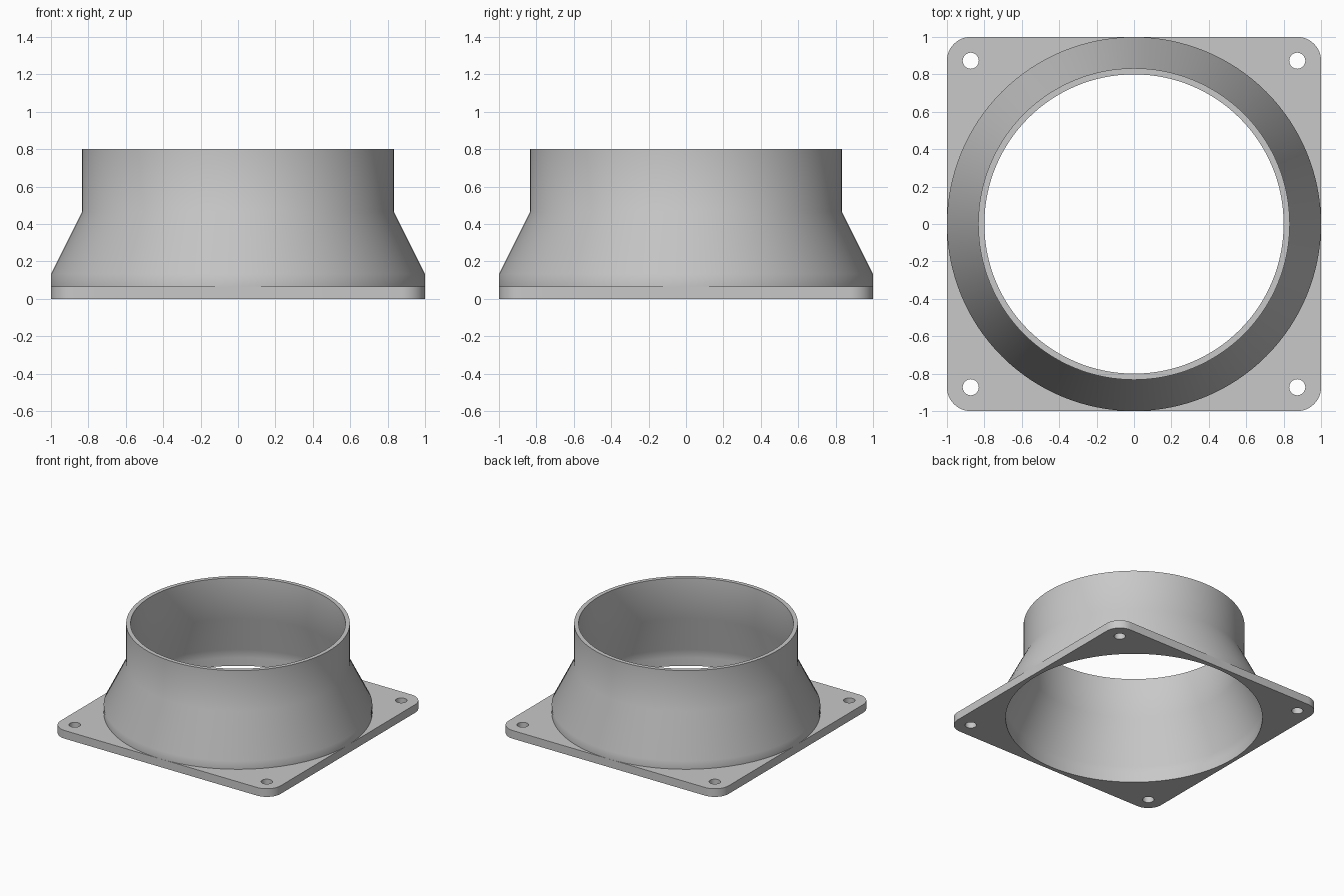
import bpy, bmesh, math

if "Cube" in bpy.data.objects:
    bpy.data.objects.remove(bpy.data.objects["Cube"], do_unlink=True)

PLATE_TOP = 0.067
BORE = 0.967
SEGMENTS = 128

grey = bpy.data.materials.new("light grey")
grey.use_nodes = True
grey.diffuse_color = (0.58, 0.58, 0.58, 1)
grey.node_tree.nodes["Principled BSDF"].inputs["Base Color"].default_value = grey.diffuse_color


def finish(bm, name):
    mesh = bpy.data.meshes.new(name)
    bm.to_mesh(mesh)
    bm.free()
    mesh.materials.append(grey)
    obj = bpy.data.objects.new(name, mesh)
    bpy.context.collection.objects.link(obj)
    bpy.ops.object.select_all(action="DESELECT")
    obj.select_set(True)
    bpy.context.view_layer.objects.active = obj
    bpy.ops.object.shade_smooth_by_angle(angle=math.radians(30))
    return obj


def arc(cx, cy, radius, start, sweep, steps):
    return [(cx + radius * math.cos(start + sweep * i / steps),
             cy + radius * math.sin(start + sweep * i / steps)) for i in range(steps)]


# Mounting plate: rounded square with a large bore and four screw holes
corners = [(1, 1), (-1, 1), (-1, -1), (1, -1)]
corner_radius = 0.127
outline = []
for i, (sx, sy) in enumerate(corners):
    inset = 1 - corner_radius
    outline += arc(sx * inset, sy * inset, corner_radius, i * math.pi / 2, math.pi / 2, 12)
    outline.append((sx * inset, sy) if i % 2 == 0 else (sx, sy * inset))
loops = [outline, arc(0, 0, BORE, 0, math.tau, SEGMENTS)]
loops += [arc(sx * 0.873, sy * 0.873, 0.043, 0, math.tau, 32) for sx, sy in corners]

bm = bmesh.new()
for loop in loops:
    verts = [bm.verts.new((x, y, 0)) for x, y in loop]
    for a, b in zip(verts, verts[1:] + verts[:1]):
        bm.edges.new((a, b))
bmesh.ops.triangle_fill(bm, use_beauty=True, edges=bm.edges[:], normal=(0, 0, 1))
top = bmesh.ops.extrude_face_region(bm, geom=bm.faces[:], use_keep_orig=True)
bmesh.ops.translate(bm, vec=(0, 0, PLATE_TOP),
                    verts=[g for g in top["geom"] if isinstance(g, bmesh.types.BMVert)])
bmesh.ops.recalc_face_normals(bm, faces=bm.faces[:])
finish(bm, "mounting_plate")

# Duct collar: thin wall flaring down from a straight neck to the plate
profile = [(1.0, PLATE_TOP), (1.0, 0.133), (0.833, 0.467), (0.833, 0.8),
           (0.8, 0.8), (0.8, 0.467), (BORE, 0.133), (BORE, PLATE_TOP)]
bm = bmesh.new()
rings = [[bm.verts.new((x, y, z)) for x, y in arc(0, 0, r, 0, math.tau, SEGMENTS)]
         for r, z in profile]
for low, high in zip(rings, rings[1:]):
    for i in range(SEGMENTS):
        j = (i + 1) % SEGMENTS
        bm.faces.new((low[i], low[j], high[j], high[i]))
finish(bm, "duct_collar")
